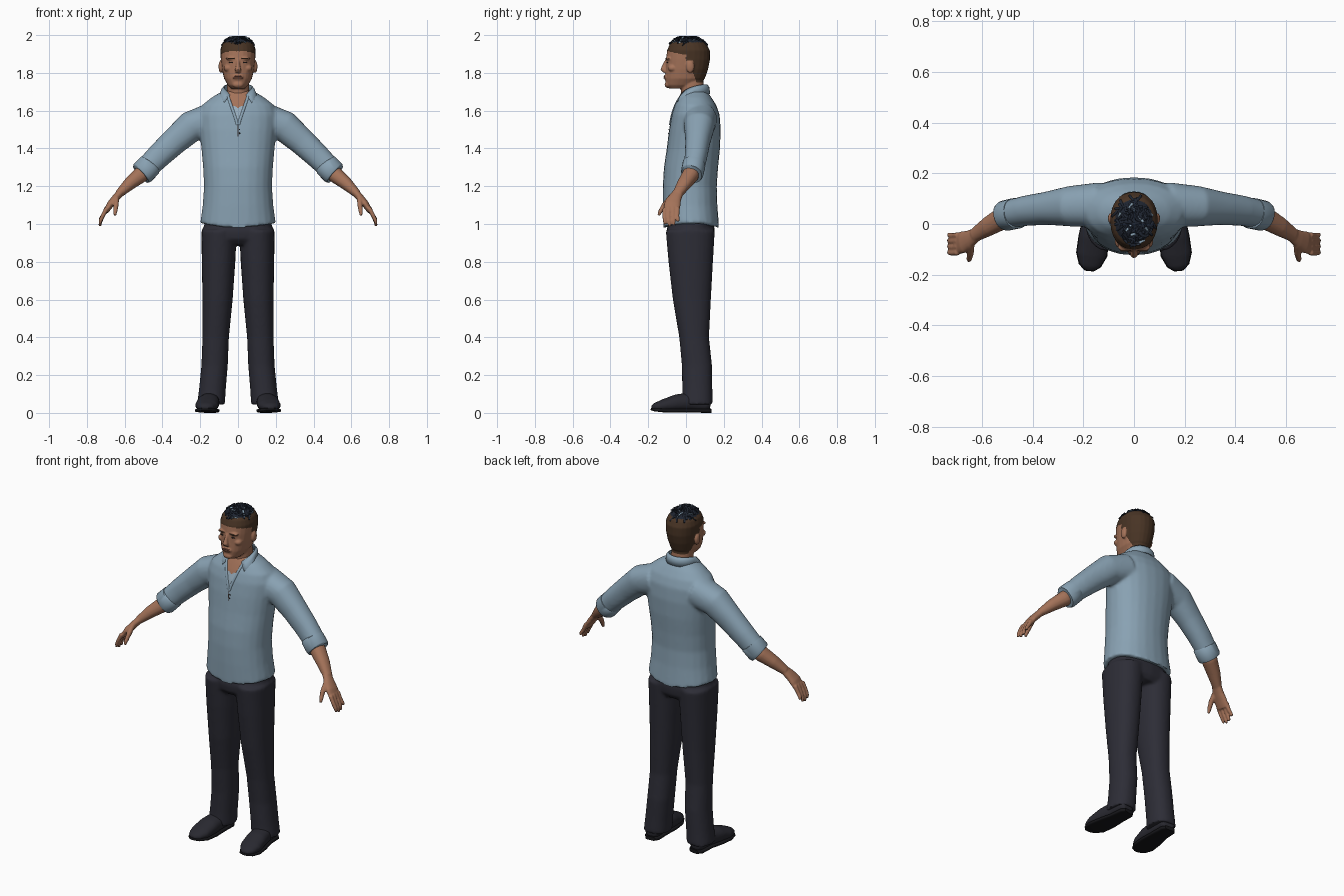
import bpy, bmesh, random
from math import sin, cos, pi, radians
from mathutils import Vector as V

if "Cube" in bpy.data.objects:
    bpy.data.objects.remove(bpy.data.objects["Cube"])
random.seed(4)
X, Y, Z = V((1, 0, 0)), V((0, 1, 0)), V((0, 0, 1))


def material(name, *rgb):
    m = bpy.data.materials.new(name)
    m.use_nodes = True
    m.diffuse_color = (*rgb, 1)
    m.node_tree.nodes["Principled BSDF"].inputs["Base Color"].default_value = (*rgb, 1)
    return m


SHIRT = material("blue shirt", .25, .36, .45)
TROUSER = material("dark trousers", .026, .026, .037)
SKIN = material("skin", .37, .17, .1)
HAIR = material("brown hair", .065, .034, .018)
STRAND = material("dark strands", .013, .018, .03)
SHOE = material("shoe leather", .022, .022, .03)
SOLE = material("shoe sole", .008, .008, .01)
DARK = material("dark detail", .03, .022, .02)
LIP = material("lips", .24, .09, .06)
UNDER = material("undershirt", .32, .43, .52)


# Ring builders: each ring is a centre with two half axes
def stack(rows):
    """Horizontal sections: height, centre x, half width, front y, back y."""
    return [(V((cx, (f + b) / 2, z)), X * w, Y * (b - f) / 2) for z, cx, w, f, b in rows]


def tube(rows, ref=Y):
    """Sections across a path: x, y, z, half width along ref, other half width."""
    pts = [V(r[:3]) for r in rows]
    rings = []
    for i, r in enumerate(rows):
        d = (pts[min(i + 1, len(pts) - 1)] - pts[max(i - 1, 0)]).normalized()
        w = (ref - d * d.dot(ref)).normalized()
        rings.append((pts[i], w * r[3], d.cross(w) * r[4]))
    return rings


def blob(x, y, z, rx, ry, rz):
    return stack([(z + rz * sin(a), x, rx * cos(a), y - ry * cos(a), y + ry * cos(a))
                  for a in (radians(d) for d in range(-80, 81, 20))])


def loft(bm, rings, power, sides, flip=1):
    loops = []
    for c, u, w in rings:
        loop = []
        for k in range(sides):
            a = 2 * pi * k / sides
            s, t = [abs(q) ** (2 / power) * (1 if q > 0 else -1) for q in (cos(a), sin(a))]
            p = c + u * s + w * t
            loop.append(bm.verts.new((p.x * flip, p.y, p.z)))
        loops.append(loop)
    for a, b in zip(loops, loops[1:]):
        for k in range(sides):
            j = (k + 1) % sides
            bm.faces.new((a[k], a[j], b[j], b[k]))
    bm.faces.new(loops[0])
    bm.faces.new(loops[-1])


def part(name, mats, centre=(), sided=(), power=2.2, sides=24, voxel=0, relax=4, warp=None):
    """Loft the pieces, mirror the sided ones, and fuse them into one skin if voxel is set."""
    bm = bmesh.new()
    for rings in centre:
        loft(bm, rings, power, sides)
    for rings in sided:
        loft(bm, rings, power, sides)
        loft(bm, rings, power, sides, -1)
    if warp:
        for v in bm.verts:
            v.co.z = warp(v.co)
    bmesh.ops.recalc_face_normals(bm, faces=bm.faces)
    me = bpy.data.meshes.new(name)
    bm.to_mesh(me)
    bm.free()
    ob = bpy.data.objects.new(name, me)
    bpy.context.collection.objects.link(ob)
    if voxel:
        r = ob.modifiers.new("fuse", 'REMESH')
        r.mode, r.voxel_size = 'VOXEL', voxel
        s = ob.modifiers.new("relax", 'SMOOTH')
        s.factor, s.iterations = .5, relax
        dg = bpy.context.evaluated_depsgraph_get()
        me = bpy.data.meshes.new_from_object(ob.evaluated_get(dg))
        ob.modifiers.clear()
        ob.data = me
    me.materials.clear()
    for m in mats:
        me.materials.append(m)
    finish(ob)
    return ob


def finish(ob):
    bpy.ops.object.select_all(action='DESELECT')
    ob.select_set(True)
    bpy.context.view_layer.objects.active = ob
    bpy.ops.object.shade_smooth_by_angle(angle=radians(50))


def front_y(ob, x, z):
    return ob.ray_cast(V((x, -1, z)), Y)[1].y


# Shirt: torso and sleeves, with a curved hem
torso = stack([(.975, 0, .2, -.12, .176), (1.1, 0, .187, -.123, .166), (1.2, 0, .18, -.123, .163),
               (1.3, 0, .185, -.117, .17), (1.4, 0, .194, -.102, .18), (1.5, 0, .205, -.09, .184),
               (1.58, 0, .21, -.076, .178), (1.63, 0, .19, -.06, .16), (1.67, 0, .14, -.04, .135),
               (1.705, 0, .08, -.02, .11)])
sleeve = tube([(.13, .075, 1.555, .09, .09), (.25, .07, 1.515, .08, .083), (.34, .062, 1.435, .066, .072),
               (.42, .053, 1.36, .06, .066), (.49, .04, 1.29, .055, .06)])
shirt = part("shirt", [SHIRT, SKIN, UNDER, DARK], [torso], [sleeve], voxel=.009, relax=6,
             warp=lambda c: c.z + (.16 * abs(c.x) - .003 if c.z < 1 else 0))

# Open neck: cut clean edges for the V and the placket line, then colour by position
bm = bmesh.new()
bm.from_mesh(shirt.data)
for side in (-1, 1):
    for point, normal in (((0, 0, 1.53), (side, 0, -.34)), ((side * .0025, 0, 0), X)):
        fs = [f for f in bm.faces if f.calc_center_median().y < .02 and f.calc_center_median().z > 1.44]
        geom = list({e for f in fs for e in f.edges} | {v for f in fs for v in f.verts}) + fs
        bmesh.ops.bisect_plane(bm, geom=geom, plane_co=point, plane_no=normal)
for f in bm.faces:
    c = f.calc_center_median()
    if c.y < .02 and abs(c.x) < .34 * (c.z - 1.53):
        f.material_index = 1 if c.z > 1.615 + .5 * abs(c.x) else 2
    elif c.y < 0 and abs(c.x) < .0025 and 1.46 < c.z < 1.54:
        f.material_index = 3
bm.to_mesh(shirt.data)
bm.free()

edge = []
for i in range(7):
    z = 1.525 + .025 * i
    x = .003 + .34 * max(z - 1.53, 0)
    edge.append((x, front_y(shirt, x, z) - .001, z, .007, .004))
part("lapel", [SHIRT], sided=[tube(edge, X)], sides=10)
part("button", [DARK], [blob(.008, front_y(shirt, .008, z), z, .004, .003, .004) for z in (1.48, 1.5)], sides=8)
part("cuff", [SHIRT], sided=[tube([(.463, .043, 1.317, .055, .058), (.466, .042, 1.313, .061, .065),
                                   (.505, .033, 1.272, .06, .066), (.514, .03, 1.264, .055, .06)])])

# Folded collar: a strip round the neck that drops to a point on each side
bm = bmesh.new()
rows = []
for i in range(25):
    a = radians(-146 + 292 * i / 24)
    k = abs(i / 12 - 1)
    tip = max(0, k - .6) / .4
    top = V((.074 * sin(a), .035 + .075 * cos(a), 1.738 - .055 * k ** 3))
    low = V((.09 * sin(a) * (1 + .7 * tip), .033 + .092 * cos(a) - .005 * tip, 1.69 - .01 * k - .062 * tip))
    mid = top.lerp(low, .3) + V((sin(a), cos(a), 0)) * .006
    rows.append([bm.verts.new(p) for p in (top, mid, low)])
for a, b in zip(rows, rows[1:]):
    for j in (0, 1):
        bm.faces.new((a[j], b[j], b[j + 1], a[j + 1]))
me = bpy.data.meshes.new("collar")
bm.to_mesh(me)
bm.free()
me.materials.append(SHIRT)
collar = bpy.data.objects.new("collar", me)
bpy.context.collection.objects.link(collar)
finish(collar)
solid = collar.modifiers.new("cloth", 'SOLIDIFY')
solid.thickness, solid.offset = .006, 0

# Trousers: hips and legs fused
hips = stack([(1.06, 0, .165, -.08, .14), (.96, 0, .188, -.105, .153), (.92, 0, .18, -.1, .15), (.89, 0, .15, -.07, .13)])
leg = stack([(.97, .1, .094, -.108, .153), (.8, .103, .089, -.093, .143), (.6, .108, .08, -.07, .132),
             (.4, .118, .07, -.036, .122), (.25, .124, .07, -.022, .138), (.12, .136, .071, -.02, .14),
             (.045, .143, .074, -.022, .142)])
part("trousers", [TROUSER], [hips], [leg], voxel=.009, relax=6)

# Shoes, turned slightly outward
upper = tube([(.145, .128, .05, .035, .035), (.147, .11, .052, .046, .046), (.15, .03, .06, .052, .05),
              (.158, -.05, .052, .06, .046), (.167, -.12, .038, .06, .034), (.174, -.165, .03, .042, .022),
              (.176, -.183, .026, .018, .01)], X)
sole = tube([(.145, .132, .011, .03, .011), (.147, .11, .011, .047, .011), (.15, .03, .012, .05, .01),
             (.158, -.05, .012, .061, .01), (.167, -.12, .013, .062, .01), (.174, -.165, .017, .044, .009),
             (.176, -.185, .02, .018, .006)], X)
part("shoe", [SHOE], sided=[upper], sides=20, voxel=.007)
part("shoe_sole", [SOLE], sided=[sole], power=4, sides=20)

# Forearms and hands
arm = tube([(.46, .045, 1.31, .045, .045), (.52, .022, 1.256, .044, .042), (.575, -.01, 1.212, .038, .034),
            (.63, -.045, 1.16, .027, .022)])
palm = tube([(.615, -.037, 1.175, .026, .02), (.65, -.06, 1.135, .036, .02), (.675, -.072, 1.105, .044, .019),
             (.7, -.078, 1.065, .042, .014)])
thumb = tube([(.645, -.08, 1.14, .016, .016), (.645, -.115, 1.1, .014, .013), (.65, -.137, 1.065, .011, .011),
              (.652, -.145, 1.045, .007, .007)])
fingers = []
for i, drop in enumerate((.01, 0, .005, .025)):
    y = -.113 + .023 * i
    fingers.append(tube([(.695, y, 1.085, .011, .012), (.715, y - .002, 1.045, .0105, .011),
                         (.727, y, 1.015 + drop / 2, .01, .01), (.732, y + .003, .988 + drop, .007, .007)]))
part("forearm_and_hand", [SKIN], sided=[arm, palm, thumb] + fingers, sides=16, voxel=.005, relax=2)

# Head: skull, neck and facial forms fused, then hair coloured by position
skull = stack([(1.717, 0, .035, -.088, .01), (1.735, 0, .054, -.107, .06), (1.77, 0, .074, -.11, .1),
               (1.82, 0, .085, -.107, .117), (1.87, 0, .091, -.106, .127), (1.92, 0, .094, -.1, .126),
               (1.95, 0, .085, -.087, .11), (1.975, 0, .062, -.06, .08), (1.987, 0, .03, -.03, .045)])
neck = tube([(0, .04, 1.6, .062, .062), (0, .035, 1.7, .06, .062), (0, .03, 1.79, .058, .06)], X)
nose = tube([(0, -.099, 1.87, .008, .01), (0, -.112, 1.84, .01, .013), (0, -.12, 1.818, .016, .015),
             (0, -.112, 1.803, .014, .008)], X)
chin = blob(0, -.095, 1.738, .03, .018, .018)
mouth = blob(0, -.103, 1.777, .03, .014, .016)
brow = blob(.033, -.093, 1.876, .032, .014, .009)
cheek = blob(.05, -.07, 1.825, .026, .026, .02)
ear = blob(.091, .022, 1.833, .012, .021, .033)
head = part("head", [SKIN, HAIR, STRAND], [skull, neck, nose, chin, mouth], [brow, cheek, ear], voxel=.0045, relax=3)


def hairline(y):
    if y < 0:
        return 1.895 - .2 * y
    if y < .02:
        return 1.85
    return 1.85 - min(1, (y - .02) / .035) * .1


for f in head.data.polygons:
    c = f.center
    is_ear = abs(c.x) > .089 and c.z < 1.865 and c.y < .045
    if c.z > hairline(c.y) and not is_ear:
        f.material_index = 2 if c.z > 1.962 else 1

# Eyes, brows and lips lie on the face
for name, mat, x, z, rx, rz in (("eye", DARK, .034, 1.855, .014, .004), ("eyebrow", HAIR, .036, 1.876, .02, .003)):
    part(name, [mat], sided=[blob(x, front_y(head, x, z), z, rx, .004, rz)], sides=16)
for name, z in (("upper_lip", 1.782), ("lower_lip", 1.773)):
    part(name, [LIP], [blob(0, front_y(head, 0, z) + .002, z, .024, .005, .004)], sides=16)


# Loose strands scattered over the crown
def strands(count):
    out = []
    while len(out) < count:
        a, r = random.uniform(0, 2 * pi), random.random() ** .5
        x, y, turn = .078 * r * cos(a), .005 + .09 * r * sin(a), random.uniform(0, 2 * pi)
        rows = []
        for k, lift in enumerate((-.002, .005, .009)):
            px, py = x + .016 * k * cos(turn), y + .016 * k * sin(turn)
            hit, p = head.ray_cast(V((px, py, 3)), -Z)[:2]
            if hit and p.z > 1.935:
                rows.append((px, py, min(p.z + lift, 1.994), .005, .0025))
        if len(rows) == 3:
            out.append(tube(rows, V((-sin(turn), cos(turn), 0))))
    return out


part("hair_strands", [STRAND], strands(110), sides=6)
part("pale_hair_strands", [SHIRT], strands(9), sides=6)
